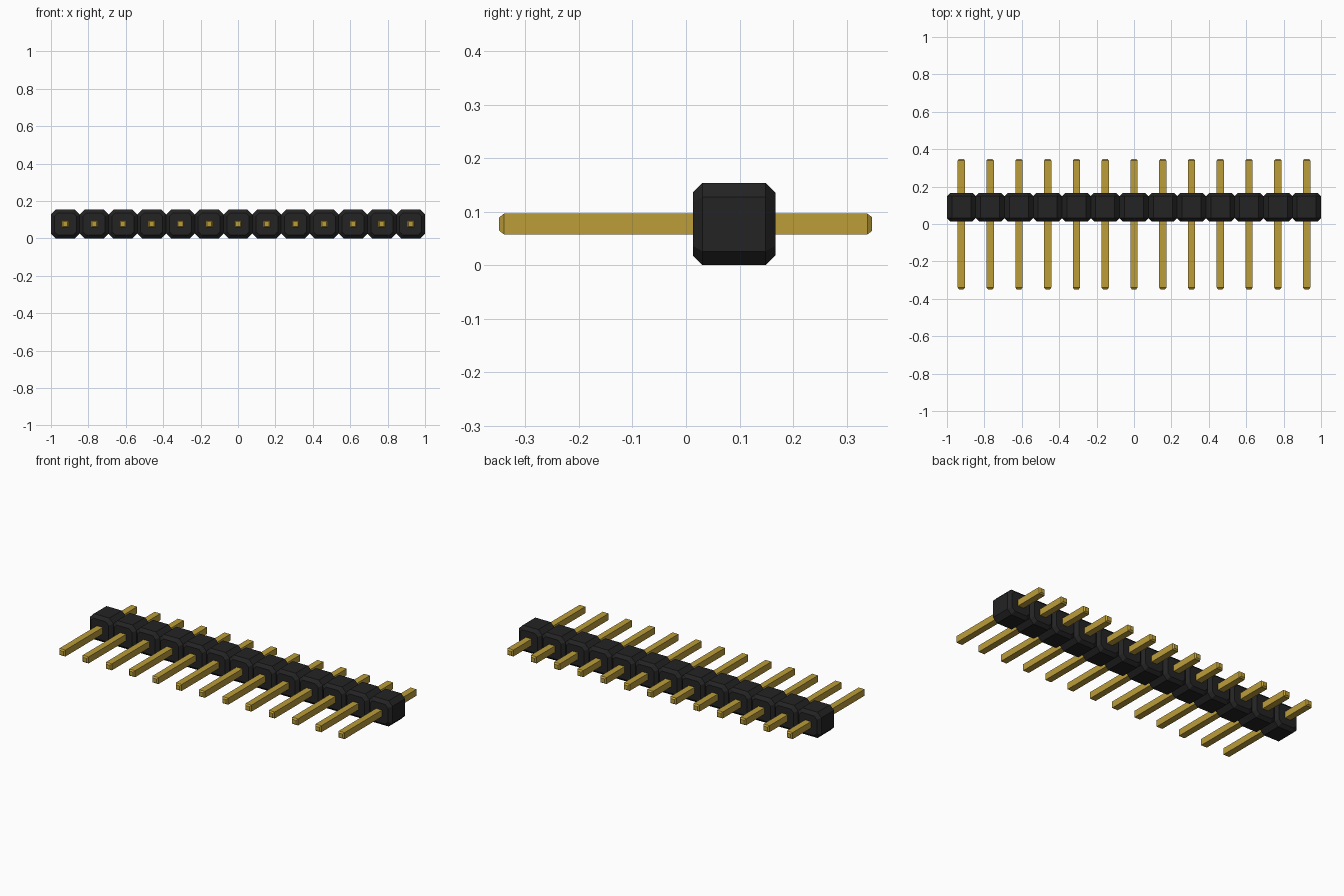
import bpy
import bmesh

COUNT = 13
PITCH = 2 / COUNT
MID_Z = PITCH / 2

old = bpy.data.objects.get("Cube")
if old:
    bpy.data.objects.remove(old)


def material(name, rgb, roughness):
    mat = bpy.data.materials.new(name)
    mat.use_nodes = True
    color = (*rgb, 1)
    mat.diffuse_color = color
    shader = mat.node_tree.nodes["Principled BSDF"]
    shader.inputs["Base Color"].default_value = color
    shader.inputs["Roughness"].default_value = roughness
    return mat


def outline(half, cut):
    """Square in x-z, with its corners cut off when cut is above zero."""
    h, c = half, half - cut
    if cut == 0:
        return [(h, h), (-h, h), (-h, -h), (h, -h)]
    return [(h, c), (c, h), (-c, h), (-h, c),
            (-h, -c), (-c, -h), (c, -h), (h, -c)]


def loft(name, sections, mat):
    """Closed mesh through sections given as (y, half width, corner cut)."""
    bm = bmesh.new()
    rings = [[bm.verts.new((x, y, z)) for x, z in outline(half, cut)]
             for y, half, cut in sections]
    bm.faces.new(rings[0])
    bm.faces.new(rings[-1])
    n = len(rings[0])
    for a, b in zip(rings, rings[1:]):
        for i in range(n):
            j = (i + 1) % n
            bm.faces.new((a[i], a[j], b[j], b[i]))
    bmesh.ops.recalc_face_normals(bm, faces=bm.faces)
    mesh = bpy.data.meshes.new(name)
    bm.to_mesh(mesh)
    bm.free()
    mesh.materials.append(mat)
    return mesh


black = material("black plastic", (0.017, 0.017, 0.017), 0.6)
gold = material("gold metal", (0.50, 0.34, 0.042), 0.4)

# Housing segment: octagonal block with chamfered front and back
EDGE = 0.018
half = PITCH / 2
housing = loft("housing_segment", [
    (0.013, half - EDGE, 0.018),
    (0.013 + EDGE, half, 0.026),
    (0.167 - EDGE, half, 0.026),
    (0.167, half - EDGE, 0.018)], black)

# Pin: square bar with tapered tips
pin = loft("pin", [
    (-0.349, 0.0125, 0),
    (-0.340, 0.0195, 0),
    (0.339, 0.0195, 0),
    (0.348, 0.0125, 0)], gold)

# Row of segments, each with its own pin
for i in range(COUNT):
    for mesh in (housing, pin):
        obj = bpy.data.objects.new(f"{mesh.name}_{i + 1}", mesh)
        obj.location = ((i - (COUNT - 1) / 2) * PITCH, 0, MID_Z)
        bpy.context.collection.objects.link(obj)
